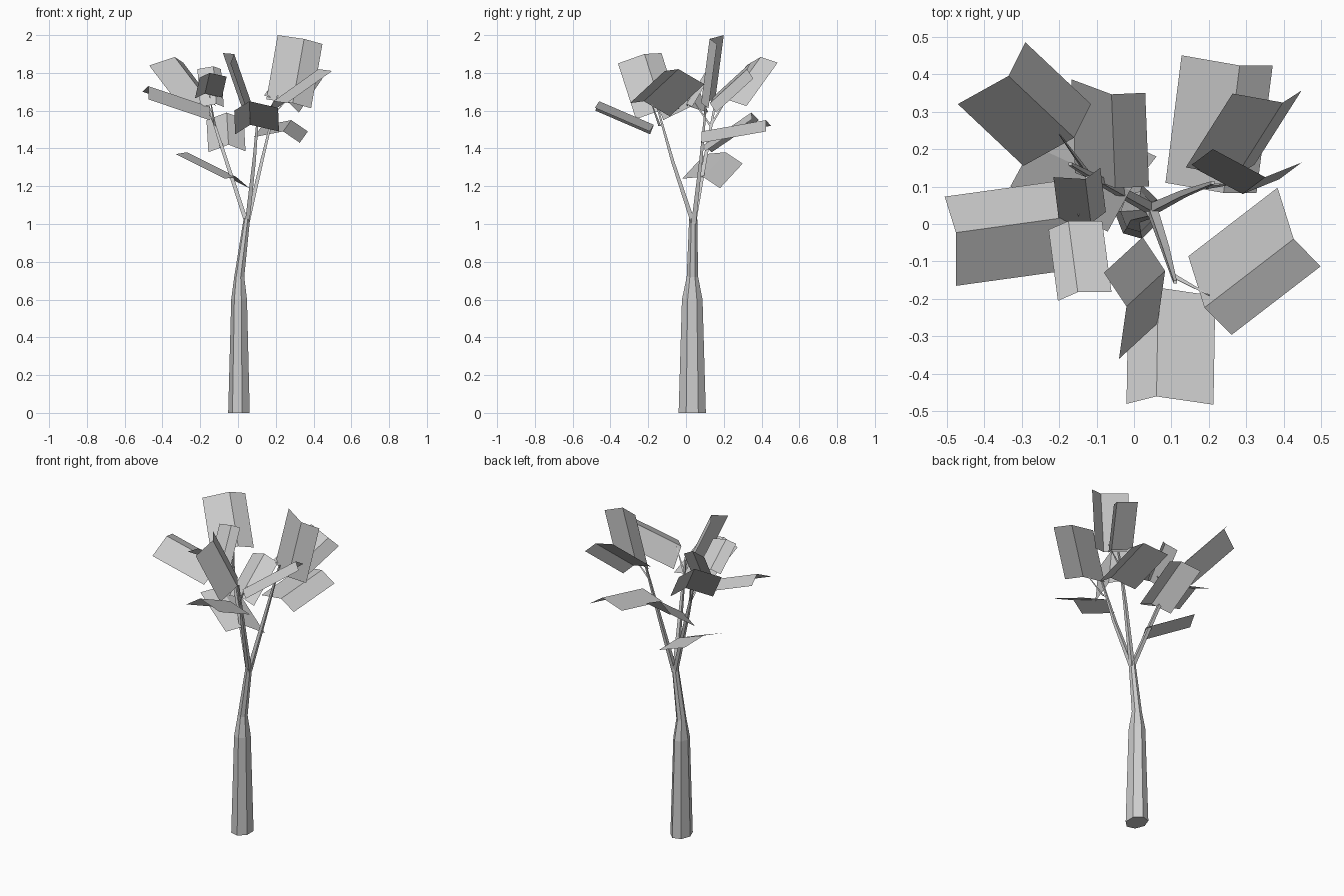
import bpy, math
from mathutils import Vector


def make_object(name, verts, faces):
    mesh = bpy.data.meshes.new(name)
    mesh.from_pydata(verts, [], faces)
    mesh.update()
    obj = bpy.data.objects.new(name, mesh)
    bpy.context.collection.objects.link(obj)
    return obj


def limb(name, path, sides):
    """Tapered limb through horizontal rings of (x, y, z, rx, ry)."""
    verts, faces = [], []
    for x, y, z, rx, ry in path:
        for i in range(sides):
            t = 2 * math.pi * (i + 0.5) / sides
            verts.append((x + rx * math.cos(t), y + ry * math.sin(t), z))
    for r in range(len(path) - 1):
        for i in range(sides):
            j = (i + 1) % sides
            a, b = r * sides, (r + 1) * sides
            faces.append((a + i, a + j, b + j, b + i))
    faces.append(tuple(reversed(range(sides))))
    top = (len(path) - 1) * sides
    faces.append(tuple(range(top, top + sides)))
    return make_object(name, verts, faces)


def leaf(name, tip, along, left, right):
    """Card folded along its spine; left and right are wing vectors."""
    s, d = Vector(tip), Vector(along)
    a, b = s + Vector(left), s + Vector(right)
    return make_object(name, [a, s, b, a + d, s + d, b + d],
                       [(0, 3, 4, 1), (1, 4, 5, 2)])


# Trunk
limb("trunk", [(.008, .033, 0, .06, .074), (.008, .033, .6, .044, .056),
               (.008, .034, .72, .028, .031), (.048, .038, 1.03, .018, .022)], 7)

# Main branches
limb("left_branch", [(.048, .04, 1.0, .017, .018), (-.09, .115, 1.42, .013, .013),
                     (-.17, .16, 1.67, .006, .006)], 4)
limb("right_branch", [(.048, .04, 1.0, .017, .018), (.13, .08, 1.35, .012, .012),
                      (.21, .11, 1.68, .006, .006)], 4)
limb("front_branch", [(.048, .04, 1.0, .017, .018), (.085, -.07, 1.33, .013, .013),
                      (.11, -.155, 1.63, .006, .006)], 4)

# Twigs
twigs = [((-.12, .13, 1.52), (-.2, .24, 1.7)), ((-.12, .13, 1.52), (-.15, .02, 1.68)),
         ((.105, -.14, 1.52), (.2, -.19, 1.66)), ((.19, .1, 1.58), (.28, .11, 1.68))]
for (x, y, z), (u, v, w) in twigs:
    limb("twig", [(x, y, z, .008, .008), (u, v, w, .002, .002)], 3)

# Leaves: spine tip, spine vector, left wing, right wing
left_leaves = [
    ((-.335, .395, 1.884), (.175, -.165, -.23), (-.135, -.075, -.045), (.045, .09, -.03)),
    ((-.475, -.023, 1.73), (.325, .045, -.11), (-.03, .096, -.03), (0, -.142, -.07)),
    ((-.13, .12, 1.835), (.015, -.118, -.2), (-.085, .005, -.015), (.04, .03, -.015)),
    ((-.15, -.182, 1.8), (-.025, .19, -.11), (-.053, -.023, -.025), (.09, 0, -.02)),
]
right_leaves = [
    ((.282, .423, 1.55), (-.043, -.34, -.06), (-.155, .027, -.03), (.088, 0, -.06)),
    ((.35, .125, 1.98), (-.06, -.045, -.34), (-.14, .075, .02), (.097, .039, -.027)),
    ((.397, .324, 1.82), (-.125, -.197, -.18), (-.134, .024, .04), (.05, .032, -.05)),
    ((.426, -.04, 1.82), (-.238, -.183, -.17), (-.043, .137, -.08), (.072, -.073, -.01)),
]
front_and_low_leaves = [
    ((.06, -.46, 1.65), (.005, .29, -.125), (-.08, -.02, -.05), (.152, -.022, -.035)),
    ((-.02, -.22, 1.9), (.103, .095, -.295), (-.06, .09, .005), (-.02, -.14, -.05)),
    ((-.06, .346, 1.59), (.01, -.25, -.17), (-.107, .04, -.04), (.09, .004, -.035)),
    ((-.27, .21, 1.38), (.26, -.12, -.13), (-.06, -.11, -.01), (.07, .09, -.06)),
]
for group, leaves in (("left_leaf", left_leaves), ("right_leaf", right_leaves),
                      ("front_leaf", front_and_low_leaves)):
    for args in leaves:
        leaf(group, *args)
